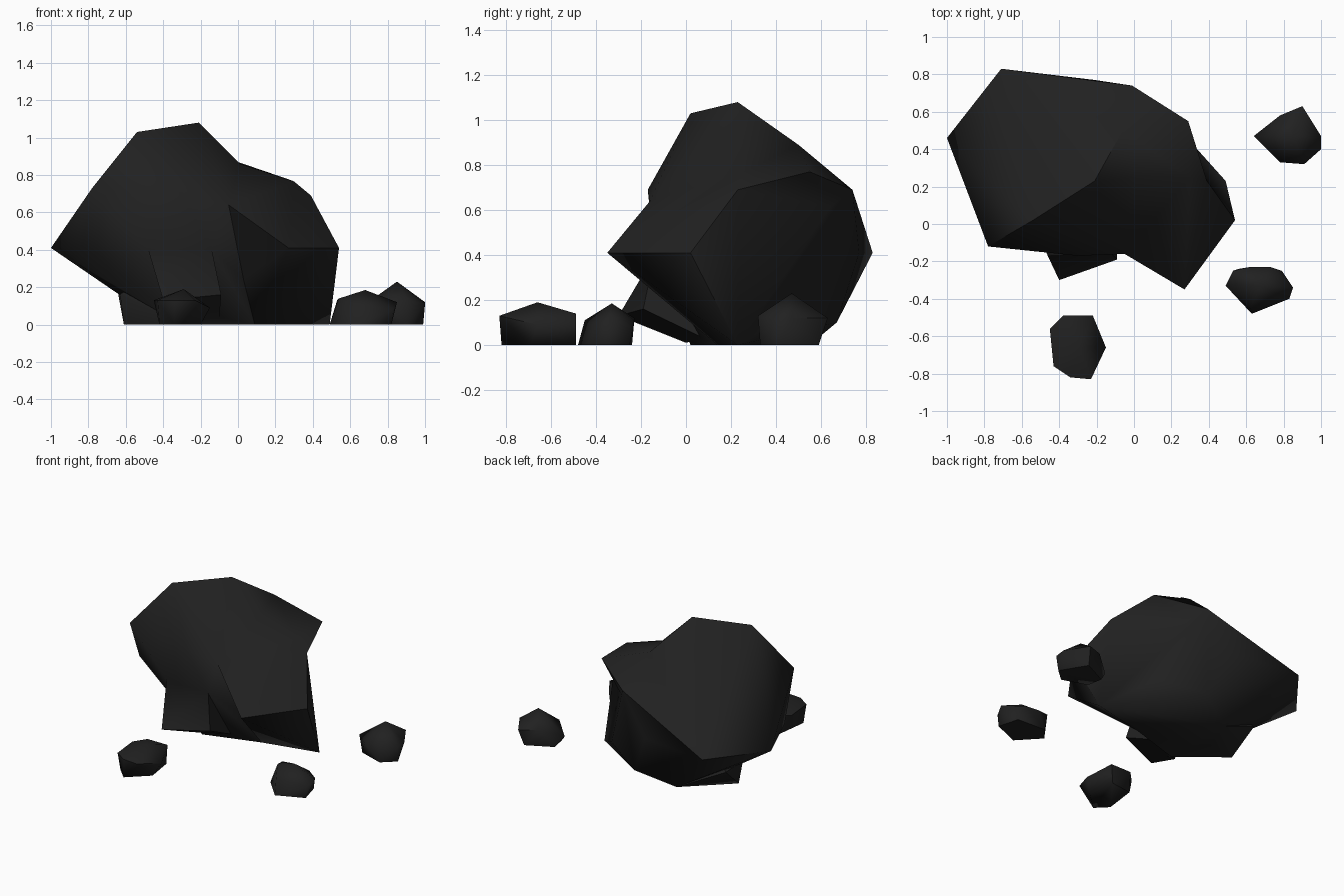
import bpy, bmesh, math

cube = bpy.data.objects.get("Cube")
if cube:
    bpy.data.objects.remove(cube, do_unlink=True)

stone = bpy.data.materials.new("dark_stone")
stone.use_nodes = True
stone.diffuse_color = (0.015, 0.015, 0.015, 1)
bsdf = next(n for n in stone.node_tree.nodes if n.type == "BSDF_PRINCIPLED")
bsdf.inputs["Base Color"].default_value = stone.diffuse_color
bsdf.inputs["Roughness"].default_value = 0.9


def select(ob):
    bpy.ops.object.select_all(action="DESELECT")
    ob.select_set(True)
    bpy.context.view_layer.objects.active = ob


def hull(name, points):
    """Chipped stone: the convex hull of its corner points."""
    bm = bmesh.new()
    for p in points:
        bm.verts.new(p)
    bmesh.ops.convex_hull(bm, input=bm.verts)
    loose = [v for v in bm.verts if not v.link_faces]
    bmesh.ops.delete(bm, geom=loose, context="VERTS")
    bmesh.ops.recalc_face_normals(bm, faces=bm.faces)
    mesh = bpy.data.meshes.new(name)
    bm.to_mesh(mesh)
    bm.free()
    mesh.materials.append(stone)
    ob = bpy.data.objects.new(name, mesh)
    bpy.context.collection.objects.link(ob)
    return ob


def smooth(ob, degrees):
    select(ob)
    bpy.ops.object.shade_smooth_by_angle(angle=math.radians(degrees))


# Corners where the parts of the boulder meet
saddle, shoulder = (.01, .25, .86), (-.05, -.16, .64)
crest, back_top = (-.06, .50, .89), (-.01, .74, .69)
back_mid, back_low = (-.21, .77, .41), (-.06, .67, .10)
base_front, base_back = (.09, .14, 0), (-.31, .55, 0)
brow, base_middle = (-.30, -.17, .69), (-.30, .02, 0)
ridge_end, ridge = (.39, .23, .69), (.30, .25, .765)
spur_left, spur_right = (-.48, -.13, .40), (-.14, -.14, .40)
shared = [saddle, shoulder, crest, back_top, back_mid, back_low,
          base_front, base_back]

# Tall left half, overhanging on its outer side
boulder = hull("boulder", shared + [
    (-.21, .23, 1.08), (-.54, .02, 1.03), (-.78, -.12, .73), brow,
    (-.83, .06, .41), (-1, .46, .41), (-.71, .83, .41),
    spur_left, spur_right, base_middle, (-.40, .30, 0)])

# Low right half with the pointed front corner
right_half = hull("boulder_right_half", shared + [
    (.27, -.35, .41), (.54, .02, .41), ridge_end, ridge,
    (.49, .23, 0), (.23, .52, .17)])

# Upper back corner, undercut by the hollow right face
back_corner = hull("boulder_back_corner", [
    saddle, shoulder, crest, back_top, back_mid, ridge_end, ridge,
    (.29, .55, .77)])

# Foot below the overhang
foot = hull("boulder_foot", [
    base_middle, base_back, base_front, (-.61, .27, 0), (-.63, .25, .16),
    (-.64, .46, .16), (-.35, .30, .40), (-.30, .06, .20)])

# Spur jutting from the front
spur = hull("boulder_spur", [
    (-.40, -.30, .13), (-.09, -.19, .16), spur_left, spur_right,
    (-.35, 0, .01), (-.10, .08, .03), (-.30, .20, .40)])

# Fuse the pieces
for part in (right_half, back_corner, foot, spur):
    mod = boulder.modifiers.new("fuse", "BOOLEAN")
    mod.operation = "UNION"
    mod.solver = "EXACT"
    mod.object = part
    select(boulder)
    bpy.ops.object.modifier_apply(modifier=mod.name)
    bpy.data.objects.remove(part, do_unlink=True)
smooth(boulder, 50)

# Loose stones: base corners, then the rim, then the top
pebbles = {
    "back_stone": [
        (.72, .39, 0), (.90, .33, 0), (.99, .41, 0), (.88, .59, 0),
        (.70, .50, 0), (.64, .47, .08), (.78, .33, .11), (.91, .32, .13),
        (1, .40, .11), (1, .47, .12), (.90, .63, .12), (.78, .58, .13),
        (.85, .47, .23)],
    "side_stone": [
        (.49, -.33, 0), (.63, -.48, 0), (.82, -.40, 0), (.78, -.25, 0),
        (.56, -.24, 0), (.62, -.45, .11), (.85, -.34, .12), (.83, -.40, .08),
        (.79, -.25, .08), (.73, -.23, .11), (.62, -.23, .12),
        (.53, -.25, .13), (.68, -.33, .185), (.54, -.32, .14)],
    "front_stone": [
        (-.34, -.82, 0), (-.20, -.69, 0), (-.23, -.49, 0), (-.39, -.51, 0),
        (-.42, -.74, 0), (-.38, -.49, .14), (-.22, -.49, .14),
        (-.15, -.66, .09), (-.23, -.83, .13), (-.34, -.82, .13),
        (-.43, -.76, .13), (-.45, -.56, .13), (-.29, -.66, .19)],
}
for name, corners in pebbles.items():
    smooth(hull(name, corners), 65)
